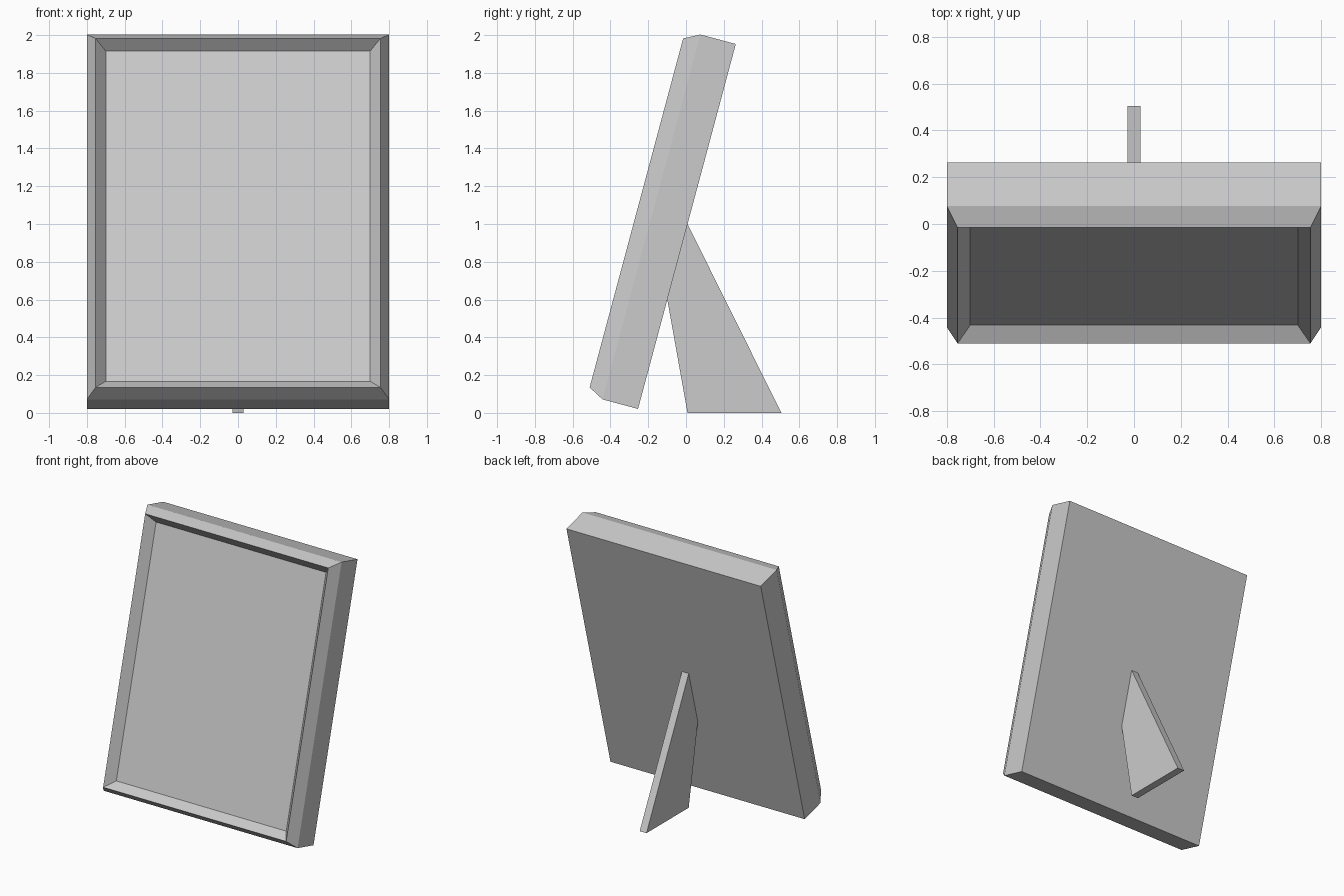
import bpy, bmesh
from math import radians
from mathutils import Matrix

cube = bpy.data.objects.get("Cube")
if cube:
    bpy.data.objects.remove(cube, do_unlink=True)

grey = bpy.data.materials.new("plain grey")
grey.use_nodes = True
colour = (0.6, 0.6, 0.6, 1)
grey.diffuse_color = colour
grey.node_tree.nodes["Principled BSDF"].inputs["Base Color"].default_value = colour


def finish(name, bm):
    bmesh.ops.recalc_face_normals(bm, faces=bm.faces)
    mesh = bpy.data.meshes.new(name)
    bm.to_mesh(mesh)
    bm.free()
    mesh.materials.append(grey)
    obj = bpy.data.objects.new(name, mesh)
    bpy.context.collection.objects.link(obj)
    return obj


# Frame: nested rectangular rings (inset, depth towards the front), back to front
WIDTH, HEIGHT = 1.6, 2.0
bm = bmesh.new()
rings = []
for inset, depth in [(0, 0), (0, 0.194), (0.046, 0.277), (0.1, 0.21)]:
    x, low, high = WIDTH / 2 - inset, inset * 0.95, HEIGHT - inset * 0.95
    rings.append([bm.verts.new((px, -depth, pz))
                  for px, pz in ((-x, low), (x, low), (x, high), (-x, high))])
for a, b in zip(rings, rings[1:]):
    for i in range(4):
        j = (i + 1) % 4
        bm.faces.new((a[i], a[j], b[j], b[i]))
bm.faces.new(rings[0])    # back board
bm.faces.new(rings[-1])   # picture panel
# Lean the frame backwards
lean = Matrix.Translation((0, -0.254, 0.021)) @ Matrix.Rotation(radians(-15), 4, "X")
bmesh.ops.transform(bm, matrix=lean, verts=bm.verts)
finish("picture_frame", bm)

# Stand: flat leg profile extruded across its thickness
THICKNESS = 0.056
bm = bmesh.new()
profile = [(0.008, 1.0), (0.505, 0), (0.008, 0), (-0.099, 0.6)]
face = bm.faces.new([bm.verts.new((-THICKNESS / 2, y, z)) for y, z in profile])
side = bmesh.ops.extrude_face_region(bm, geom=[face])
new_verts = [g for g in side["geom"] if isinstance(g, bmesh.types.BMVert)]
bmesh.ops.translate(bm, verts=new_verts, vec=(THICKNESS, 0, 0))
finish("stand_leg", bm)
